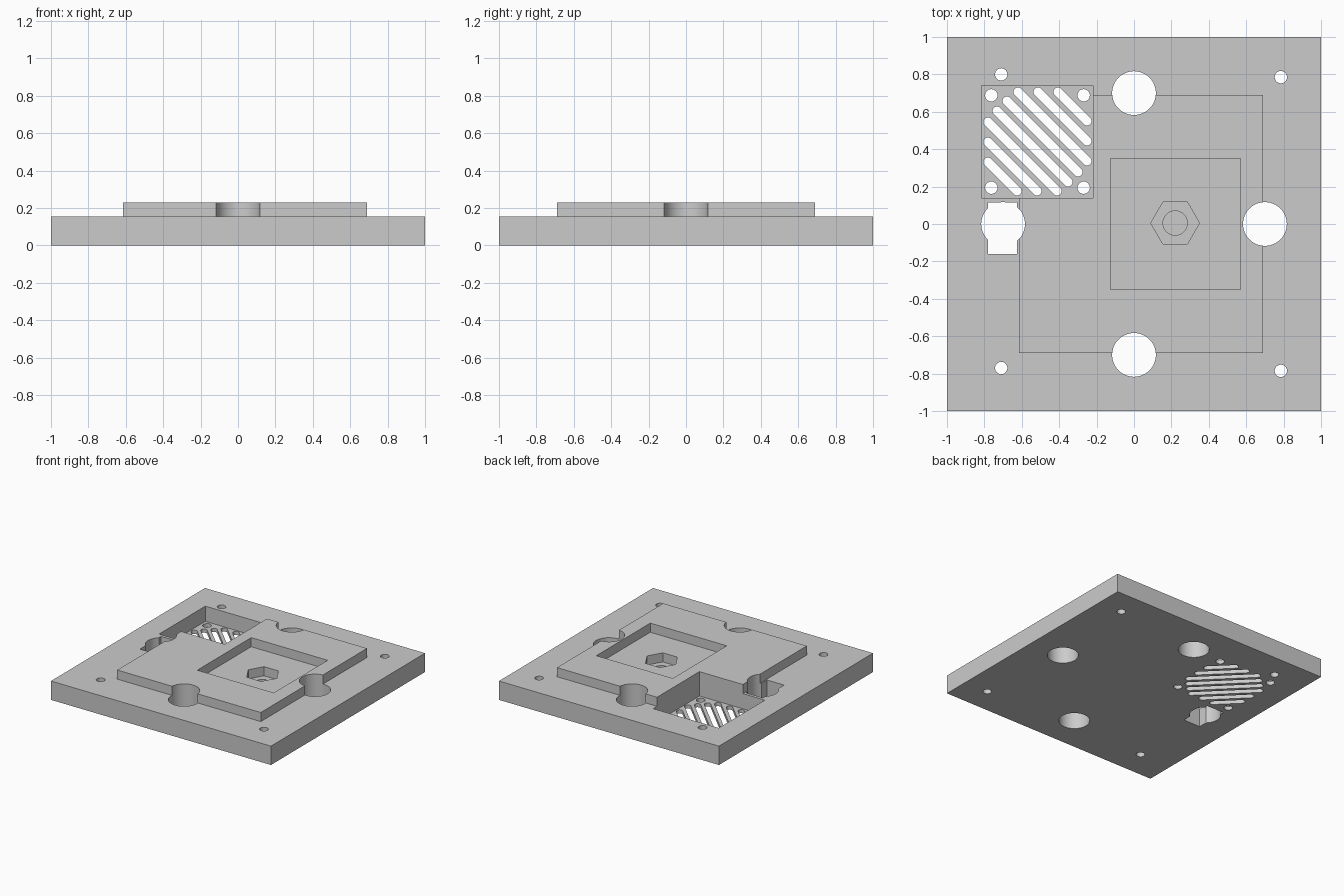
import bpy, bmesh, math
from mathutils import Matrix, Vector

cube = bpy.data.objects.get("Cube")
if cube:
    bpy.data.objects.remove(cube, do_unlink=True)

grey = bpy.data.materials.new("matte_grey")
grey.use_nodes = True
grey.diffuse_color = (0.6, 0.6, 0.6, 1)
grey.node_tree.nodes["Principled BSDF"].inputs["Base Color"].default_value = (0.6, 0.6, 0.6, 1)

BASE, TOP, OVER = 0.155, 0.23, 0.4


def prism(name, points, z0, z1):
    """Extrude a closed outline from z0 to z1."""
    bm = bmesh.new()
    face = bm.faces.new([bm.verts.new((x, y, z0)) for x, y in points])
    ext = bmesh.ops.extrude_face_region(bm, geom=[face])
    verts = [v for v in ext["geom"] if isinstance(v, bmesh.types.BMVert)]
    bmesh.ops.translate(bm, verts=verts, vec=(0, 0, z1 - z0))
    bmesh.ops.recalc_face_normals(bm, faces=bm.faces)
    mesh = bpy.data.meshes.new(name)
    bm.to_mesh(mesh)
    bm.free()
    mesh.materials.append(grey)
    obj = bpy.data.objects.new(name, mesh)
    bpy.context.collection.objects.link(obj)
    return obj


def rect(x0, x1, y0, y1):
    return [(x0, y0), (x1, y0), (x1, y1), (x0, y1)]


def arc(x, y, r, n, start=0.0, sweep=math.tau):
    return [(x + r * math.cos(start + sweep * i / n),
             y + r * math.sin(start + sweep * i / n)) for i in range(n)]


def diagonal_slot(x, y, half, r):
    """Round-ended slot running from upper left to lower right."""
    q = math.pi / 4
    return (arc(x + half, y - half, r, 10, -3 * q, math.pi * 10 / 9 * 0.9)
            + [(x + half + r * math.cos(q), y - half + r * math.sin(q))]
            + arc(x - half, y + half, r, 10, q, math.pi)
            + [(x - half - r * math.cos(q), y + half - r * math.sin(q))])


def combine(target, tool, operation):
    tool.hide_render = True
    bpy.context.view_layer.objects.active = target
    mod = target.modifiers.new(operation.lower(), "BOOLEAN")
    mod.operation, mod.object, mod.solver = operation, tool, "EXACT"
    bpy.ops.object.modifier_apply(modifier=mod.name)
    bpy.data.objects.remove(tool, do_unlink=True)


def cut(points, z0=-OVER, z1=OVER):
    combine(plate, prism("cutter", points, z0, z1), "DIFFERENCE")


# Square base with a raised platform
plate = prism("mounting_plate", rect(-1, 1, -1, 1), 0, BASE)
combine(plate, prism("platform", rect(-0.615, 0.69, -0.69, 0.69), 0.08, TOP), "UNION")

# Fan recess, and the central recess with its nut pocket and blind bolt hole
cut(rect(-0.815, -0.22, 0.14, 0.74), 0.03)
cut(rect(-0.125, 0.57, -0.35, 0.35), 0.155)
cut(arc(0.22, 0.005, 0.13, 6), 0.08)
cut(arc(0.22, 0.005, 0.065, 32), 0.04)

# Four large through holes, one widened by a connector slot
for x, y in ((0, 0.7), (0, -0.7), (0.7, 0), (-0.7, 0)):
    cut(arc(x, y, 0.117, 48))
cut(rect(-0.78, -0.625, -0.16, 0.115))

# Corner screw holes
for x, y in ((-0.71, 0.8), (0.785, 0.785), (0.785, -0.785), (-0.71, -0.77)):
    cut(arc(x, y, 0.033, 24))

# Fan screw holes and diagonal vent slots
FX, FY = -0.516, 0.441
for sx in (-1, 1):
    for sy in (-1, 1):
        cut(arc(FX + sx * 0.247, FY + sy * 0.247, 0.033, 24))
for i in range(8):
    off = (i - 3.5) * 0.0535
    cut(diagonal_slot(FX + off, FY + off, min(0.265 - abs(off), 0.19), 0.024))

# Smooth bores, crisp edges
bpy.ops.object.select_all(action="DESELECT")
plate.select_set(True)
bpy.context.view_layer.objects.active = plate
bpy.ops.object.shade_smooth_by_angle(angle=math.radians(30))
